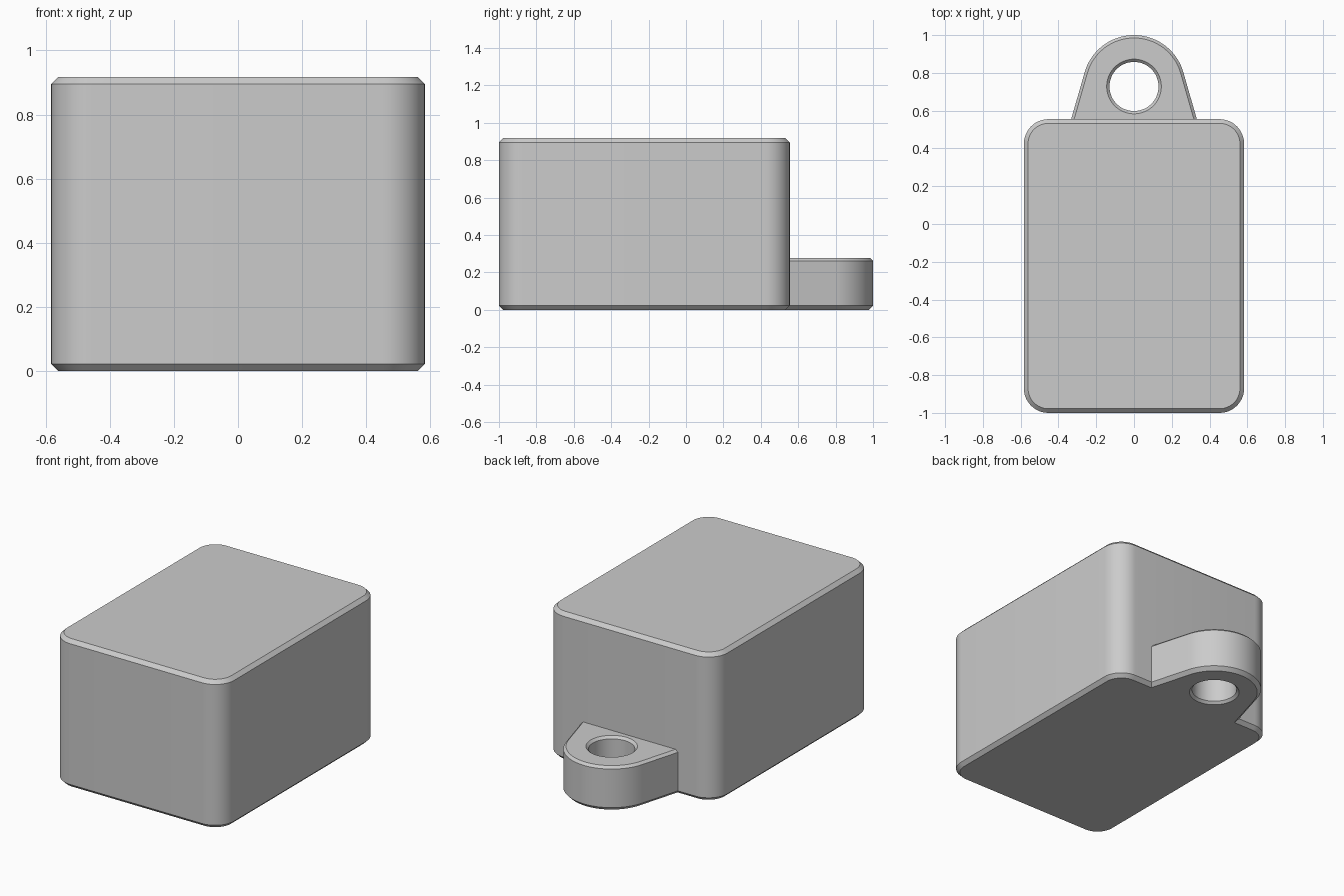
import bpy
import bmesh
from math import sin, cos, tan, radians, pi

cube = bpy.data.objects.get("Cube")
if cube:
    bpy.data.objects.remove(cube, do_unlink=True)

grey = bpy.data.materials.new("plain grey")
grey.use_nodes = True
grey.diffuse_color = (0.6, 0.6, 0.6, 1)
grey.node_tree.nodes["Principled BSDF"].inputs["Base Color"].default_value = grey.diffuse_color


def arc(cx, cy, r, start, end, steps):
    """Points along an arc, angles in degrees."""
    angles = [radians(start + (end - start) * i / steps) for i in range(steps + 1)]
    return [(cx + r * cos(a), cy + r * sin(a)) for a in angles]


def body_outline(inset):
    """Rounded rectangle, pulled in by inset."""
    radius, half_width, front, back = 0.13, 0.583, -1.0, 0.555
    x = half_width - radius
    corners = [(x, back - radius), (-x, back - radius),
               (-x, front + radius), (x, front + radius)]
    points = []
    for i, (cx, cy) in enumerate(corners):
        points += arc(cx, cy, radius - inset, i * 90, i * 90 + 90, 12)
    return points


LUG_Y = 0.728


def lug_outline(inset):
    """Round end with flared sides that run into the body."""
    slope, root = 16, 0.45
    r = 0.272 - inset
    x = r / cos(radians(slope)) + (LUG_Y - root) * tan(radians(slope))
    return [(x, root)] + arc(0, LUG_Y, r, slope, 180 - slope, 40) + [(-x, root)]


def hole_outline(inset):
    """Hole that widens where the rims are chamfered."""
    return arc(0, LUG_Y, 0.13 + inset, 0, 360, 48)[:-1]


def add_walls(bm, outline, levels):
    """Loft an outline through (height, inset) levels; return the end loops."""
    rings = [[bm.verts.new((x, y, z)) for x, y in outline(inset)] for z, inset in levels]
    for low, high in zip(rings, rings[1:]):
        for i in range(len(low)):
            j = (i + 1) % len(low)
            bm.faces.new((low[i], low[j], high[j], high[i]))
    return rings[0], rings[-1]


def loop_edges(bm, ring):
    return [bm.edges.get((ring[i - 1], ring[i])) for i in range(len(ring))]


def build(name, walls):
    """Make a solid from wall lofts, with caps between their end loops."""
    bm = bmesh.new()
    ends = [add_walls(bm, outline, levels) for outline, levels in walls]
    for side in (0, 1):
        if len(ends) == 1:
            bm.faces.new(ends[0][side])
        else:
            edges = [e for end in ends for e in loop_edges(bm, end[side])]
            bmesh.ops.triangle_fill(bm, edges=edges, use_beauty=True)
    bmesh.ops.recalc_face_normals(bm, faces=bm.faces[:])
    mesh = bpy.data.meshes.new(name)
    bm.to_mesh(mesh)
    bm.free()
    mesh.materials.append(grey)
    obj = bpy.data.objects.new(name, mesh)
    bpy.context.collection.objects.link(obj)
    bpy.ops.object.select_all(action="DESELECT")
    obj.select_set(True)
    bpy.context.view_layer.objects.active = obj
    bpy.ops.object.shade_smooth_by_angle(angle=pi / 6)
    return obj


def chamfered(height, low, high):
    """Levels of a wall with a chamfer at its foot and its top."""
    return [(0, low), (low, 0), (height - high, 0), (height, high)]


# Block with rounded upright corners and chamfered rims
build("body", [(body_outline, chamfered(0.917, 0.022, 0.022))])

# Mounting lug with a chamfered through hole
build("mounting_lug", [(lug_outline, chamfered(0.276, 0.022, 0.015)),
                       (hole_outline, chamfered(0.276, 0.015, 0.015))])
